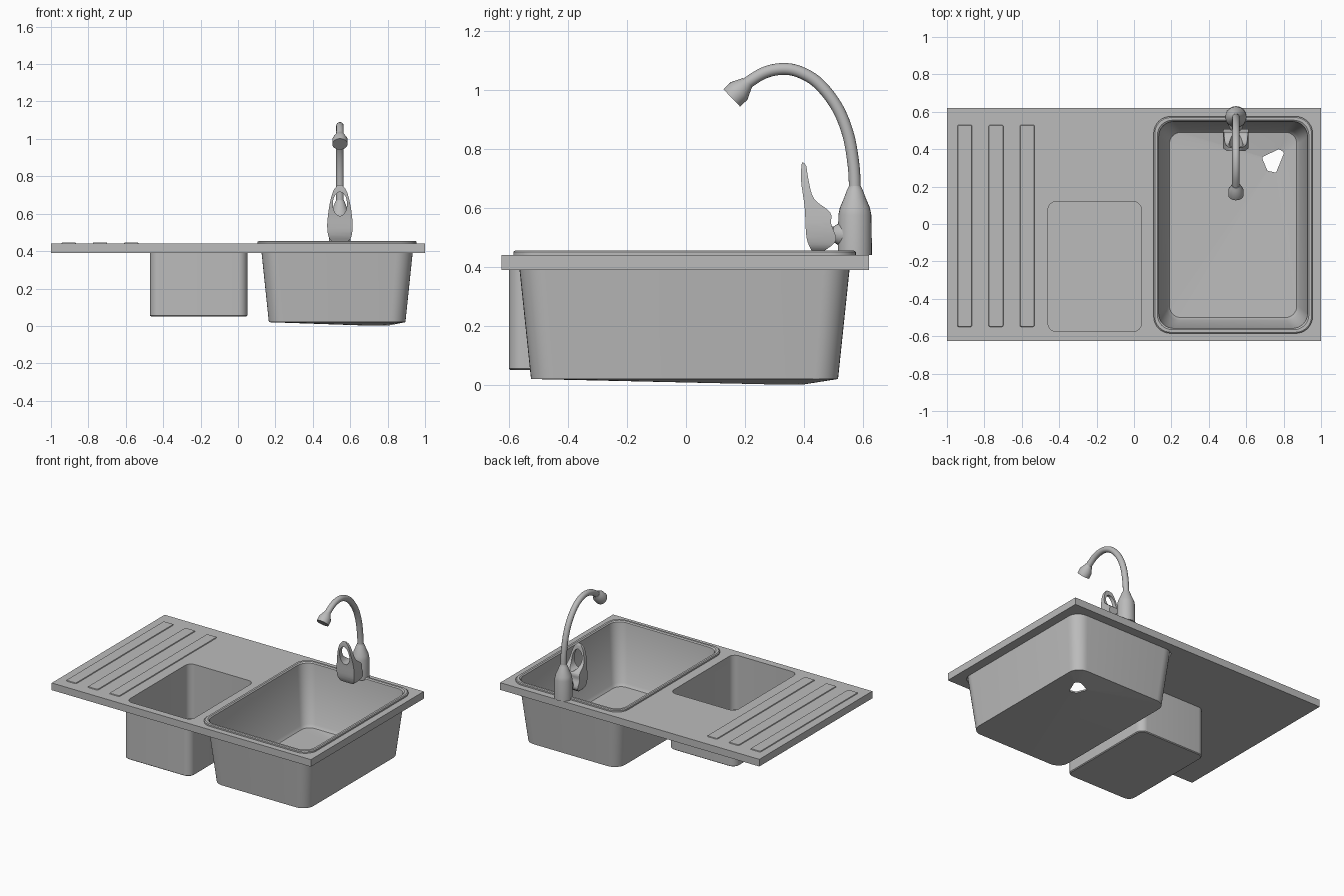
import bpy, bmesh, math
from mathutils import Vector, geometry

if "Cube" in bpy.data.objects:
    bpy.data.objects.remove(bpy.data.objects["Cube"], do_unlink=True)


def material(name, value):
    mat = bpy.data.materials.new(name)
    mat.use_nodes = True
    color = (value, value, value, 1)
    mat.diffuse_color = color
    mat.node_tree.nodes["Principled BSDF"].inputs["Base Color"].default_value = color
    return mat


STEEL = material("brushed steel grey", 0.5)


def make(name, bm):
    bmesh.ops.recalc_face_normals(bm, faces=bm.faces)
    mesh = bpy.data.meshes.new(name)
    bm.to_mesh(mesh)
    bm.free()
    obj = bpy.data.objects.new(name, mesh)
    bpy.context.collection.objects.link(obj)
    mesh.materials.append(STEEL)
    return obj


def select(obj):
    bpy.ops.object.select_all(action='DESELECT')
    obj.select_set(True)
    bpy.context.view_layer.objects.active = obj


def smooth(obj, angle=35):
    select(obj)
    bpy.ops.object.shade_smooth_by_angle(angle=math.radians(angle))


def boolean(obj, other, operation):
    mod = obj.modifiers.new(operation, 'BOOLEAN')
    mod.operation = operation
    mod.object = other
    mod.solver = 'EXACT'
    select(obj)
    bpy.ops.object.modifier_apply(modifier=mod.name)
    bpy.data.objects.remove(other, do_unlink=True)


def loft(name, loops, ring=False):
    """Skin equal-length loops; cap the ends, or join last to first."""
    bm = bmesh.new()
    rows = [[bm.verts.new(p) for p in loop] for loop in loops]
    pairs = list(zip(rows, rows[1:]))
    if ring:
        pairs.append((rows[-1], rows[0]))
    else:
        bm.faces.new(rows[0])
        bm.faces.new(rows[-1])
    n = len(rows[0])
    for a, b in pairs:
        for i in range(n):
            j = (i + 1) % n
            bm.faces.new((a[i], a[j], b[j], b[i]))
    return make(name, bm)


def rounded(box, z, r, inset=0.0, segments=8):
    x0, x1, y0, y1 = box
    x0, x1, y0, y1 = x0 + inset, x1 - inset, y0 + inset, y1 - inset
    centres = ((x1 - r, y1 - r), (x0 + r, y1 - r), (x0 + r, y0 + r), (x1 - r, y0 + r))
    loop = []
    for q, (cx, cy) in enumerate(centres):
        for s in range(segments + 1):
            a = (q + s / segments) * math.pi / 2
            loop.append(Vector((cx + r * math.cos(a), cy + r * math.sin(a), z)))
    return loop


def drain(loop, centre, radius, z):
    """Project a loop radially onto the drain circle."""
    result = []
    for p in loop:
        d = Vector((p.x - centre[0], p.y - centre[1])).normalized() * radius
        result.append(Vector((centre[0] + d.x, centre[1] + d.y, z)))
    return result


def tube(name, x, path, radii, sides=24):
    """Round section swept along a path of (y, z) points."""
    loops = []
    for i, (y, z) in enumerate(path):
        a, b = path[max(i - 1, 0)], path[min(i + 1, len(path) - 1)]
        t = Vector((b[0] - a[0], b[1] - a[1])).normalized()
        loop = []
        for s in range(sides):
            ang = s * math.tau / sides
            c, n = radii[i] * math.cos(ang), radii[i] * math.sin(ang)
            loop.append(Vector((x + c, y - t.y * n, z + t.x * n)))
        loops.append(loop)
    obj = loft(name, loops)
    smooth(obj)
    return obj


def curve(knots, steps=6):
    """Smooth curve through 2D knots."""
    pts = [Vector((p[0], p[1], 0)) for p in knots]
    out = []
    for i in range(len(pts) - 1):
        before = pts[max(i - 1, 0)]
        after = pts[min(i + 2, len(pts) - 1)]
        h0, h1 = (pts[i + 1] - before) / 6, (after - pts[i]) / 6
        seg = geometry.interpolate_bezier(pts[i], pts[i] + h0, pts[i + 1] - h1, pts[i + 1], steps + 1)
        out += [(p.x, p.y) for p in seg[:-1]]
    return out + [tuple(knots[-1])]


# Worktop slab with two openings
BIG = (0.105, 0.955, -0.585, 0.575)
SMALL = (-0.47, 0.05, -0.6, 0.13)
HOLE = (-0.46, 0.04, -0.575, 0.12)
SLAB = (-1, 1, -0.625, 0.62)
worktop = loft("worktop", [[Vector((x, y, z)) for x, y in
               ((SLAB[0], SLAB[2]), (SLAB[1], SLAB[2]), (SLAB[1], SLAB[3]), (SLAB[0], SLAB[3]))]
               for z in (0.39, 0.44)])
for box, inset, r in ((BIG, 0.018, 0.08), (HOLE, 0, 0.045)):
    cutter = loft("opening_cutter", [rounded(box, z, r, inset) for z in (0.3, 0.5)])
    boolean(worktop, cutter, 'DIFFERENCE')
smooth(worktop)

# Large basin: rim, tapered walls and a floor falling to the drain
CENTRE = (0.75, 0.34)
inner_floor = rounded(BIG, 0.03, 0.06, 0.085)
outer_floor = rounded(BIG, 0.02, 0.08, 0.06)
large_basin = loft("large_basin", [
    rounded(BIG, 0.439, 0.09),
    rounded(BIG, 0.45, 0.09),
    rounded(BIG, 0.455, 0.085, 0.006),
    rounded(BIG, 0.455, 0.08, 0.02),
    rounded(BIG, 0.448, 0.08, 0.027),
    rounded(BIG, 0.05, 0.07, 0.07),
    inner_floor,
    drain(inner_floor, CENTRE, 0.065, 0.012),
    drain(outer_floor, CENTRE, 0.065, 0.002),
    outer_floor,
    rounded(BIG, 0.439, 0.09, 0.016),
], ring=True)
smooth(large_basin)

# Small straight basin
small_basin = loft("small_basin", [
    rounded(HOLE, 0.06, 0.045),
    rounded(HOLE, 0.4395, 0.045),
    rounded(HOLE, 0.4395, 0.045, -0.004),
    rounded(HOLE, 0.391, 0.045, -0.004),
    rounded(SMALL, 0.389, 0.05),
    rounded(SMALL, 0.055, 0.05),
    rounded(SMALL, 0.05, 0.045, 0.006),
])
smooth(small_basin)

# Draining ribs
for i in range(3):
    left = -0.945 + i * 0.167
    rib = (left, left + 0.08, -0.55, 0.53)
    loft("draining_rib", [rounded(rib, 0.439, 0.008, 0, 2), rounded(rib, 0.445, 0.006, 0.003, 2)])

# Tap body, spout and nozzle
X = 0.545
BODY_Y = 0.572
body = ((0.44, 0.058), (0.575, 0.056), (0.6, 0.051), (0.635, 0.036),
        (0.662, 0.026), (0.675, 0.019), (0.7, 0.019))
tube("tap_body", X, [(BODY_Y, z) for z, r in body], [r for z, r in body])

spout = curve([(0.572, 0.66), (0.568, 0.74), (0.55, 0.845), (0.512, 0.94), (0.45, 1.02),
               (0.385, 1.06), (0.325, 1.07), (0.26, 1.055), (0.19, 1.01)])
tube("spout", X, spout, [0.02] * len(spout), 16)

nozzle_path = [(0.208, 1.024), (0.197, 1.013), (0.18, 0.996), (0.155, 0.972)]
tube("nozzle", X, nozzle_path, [0.022, 0.029, 0.041, 0.041])

# Lever joint
tube("lever_joint", X, [(0.54, 0.51), (0.515, 0.51), (0.5, 0.51), (0.47, 0.51)],
     [0.042, 0.036, 0.026, 0.034])

# Lever: side profile trimmed by a front outline, with an oval opening
side = curve([(0.425, 0.455), (0.408, 0.5), (0.402, 0.6), (0.39, 0.69), (0.392, 0.748), (0.4, 0.752)], 4)
side += curve([(0.408, 0.74), (0.416, 0.69), (0.434, 0.63), (0.488, 0.585), (0.492, 0.545),
               (0.508, 0.49), (0.47, 0.455)], 4)
lever = loft("lever", [[Vector((X + dx, y, z)) for y, z in side] for dx in (-0.1, 0.1)])

half = curve([(0.04, 0.45), (0.06, 0.475), (0.068, 0.53), (0.063, 0.6), (0.051, 0.67),
              (0.034, 0.725), (0.01, 0.754)], 4)
outline = half + [(-w, z) for w, z in reversed(half)]
trim = loft("lever_trim", [[Vector((X + w, y, z)) for w, z in outline] for y in (0.3, 0.6)])
boolean(lever, trim, 'INTERSECT')

oval = [(0.038 * math.cos(a), 0.652 + 0.064 * math.sin(a))
        for a in (i * math.tau / 28 for i in range(28))]
opening = loft("lever_opening", [[Vector((X + w, y, z)) for w, z in oval] for y in (0.3, 0.6)])
boolean(lever, opening, 'DIFFERENCE')
smooth(lever)
